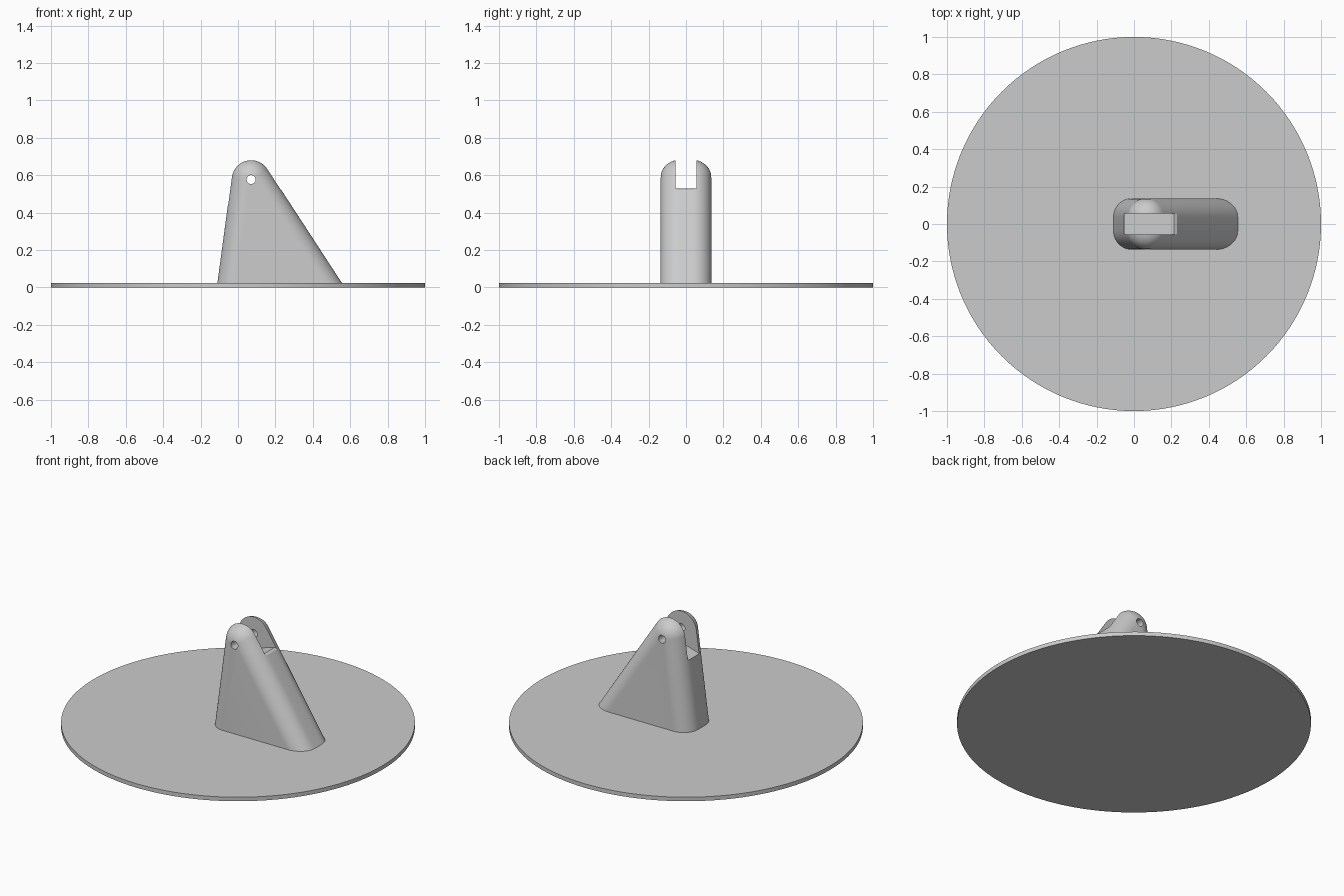
import bpy, bmesh, math
from mathutils import Vector

cube = bpy.data.objects.get("Cube")
if cube:
    bpy.data.objects.remove(cube)

grey = bpy.data.materials.new("plain grey")
grey.use_nodes = True
grey.diffuse_color = (0.6, 0.6, 0.6, 1)
grey.node_tree.nodes["Principled BSDF"].inputs["Base Color"].default_value = (0.6, 0.6, 0.6, 1)

CX, CZ, R = 0.07, 0.577, 0.105       # pivot centre and top radius
HALF, FILLET = 0.137, 0.1            # half thickness and edge rounding
BASE, TOP = 0.01, 0.025              # fin starts inside the plate


def loft(name, rings):
    """Skin closed rings of equal length and cap both ends."""
    bm = bmesh.new()
    loops = [[bm.verts.new(p) for p in ring] for ring in rings]
    n = len(loops[0])
    for a, b in zip(loops, loops[1:]):
        for i in range(n):
            bm.faces.new((a[i], a[(i + 1) % n], b[(i + 1) % n], b[i]))
    bm.faces.new(loops[0])
    bm.faces.new(loops[-1])
    bmesh.ops.recalc_face_normals(bm, faces=bm.faces)
    mesh = bpy.data.meshes.new(name)
    bm.to_mesh(mesh)
    bm.free()
    mesh.materials.append(grey)
    obj = bpy.data.objects.new(name, mesh)
    bpy.context.collection.objects.link(obj)
    return obj


def tangent_angle(foot_x, side):
    """Direction of the outward normal of the edge from the foot to the top arc."""
    dx, dz = foot_x - CX, TOP - CZ
    return math.atan2(dz, dx) + side * math.acos(R / math.hypot(dx, dz))


def fin_ring(y, inset):
    """Tapered profile with a round top, shrunk by the inset."""
    a0, a1 = tangent_angle(0.555, 1), tangent_angle(-0.11, -1) + 2 * math.pi
    r = R - inset
    pts = []
    for i in range(33):
        a = a0 + (a1 - a0) * i / 32
        pts.append(Vector((CX + r * math.cos(a), y, CZ + r * math.sin(a))))

    def foot(p, a):
        d = Vector((math.sin(a), 0, -math.cos(a)))
        return p + d * ((BASE - p.z) / d.z)
    return [foot(pts[0], a0)] + pts + [foot(pts[-1], a1)]


def cut(obj, cutter):
    cutter.hide_render = True
    mod = obj.modifiers.new("cut", 'BOOLEAN')
    mod.operation, mod.solver, mod.object = 'DIFFERENCE', 'EXACT', cutter
    bpy.context.view_layer.objects.active = obj
    bpy.ops.object.modifier_apply(modifier=mod.name)
    bpy.data.objects.remove(cutter)


def smooth(obj):
    bpy.ops.object.select_all(action='DESELECT')
    obj.select_set(True)
    bpy.context.view_layer.objects.active = obj
    bpy.ops.object.shade_smooth_by_angle(angle=math.radians(30))


# Round base plate
bpy.ops.mesh.primitive_cylinder_add(vertices=128, radius=1, depth=TOP, location=(0, 0, TOP / 2))
plate = bpy.context.object
plate.name = "base_plate"
plate.data.materials.append(grey)
smooth(plate)

# Upright bracket with rounded edges
steps = [math.pi / 2 * i / 12 for i in range(13)]
half = [(HALF - FILLET + FILLET * math.sin(t), FILLET * (1 - math.cos(t))) for t in steps]
bracket = loft("bracket", [fin_ring(-y, s) for y, s in reversed(half)] + [fin_ring(y, s) for y, s in half])

# Fork slot with a sloping floor
floor = [(-0.2, 0.402), (0.215, 0.53), (0.24, 0.518), (0.4, 0.45), (0.4, 0.9), (-0.2, 0.9)]
cut(bracket, loft("slot_cutter", [[(x, y, z) for x, z in floor] for y in (-0.055, 0.055)]))

# Pin hole through both ears
bpy.ops.mesh.primitive_cylinder_add(vertices=32, radius=0.024, depth=1, location=(CX, 0, CZ),
                                    rotation=(math.pi / 2, 0, 0))
cut(bracket, bpy.context.object)
smooth(bracket)
